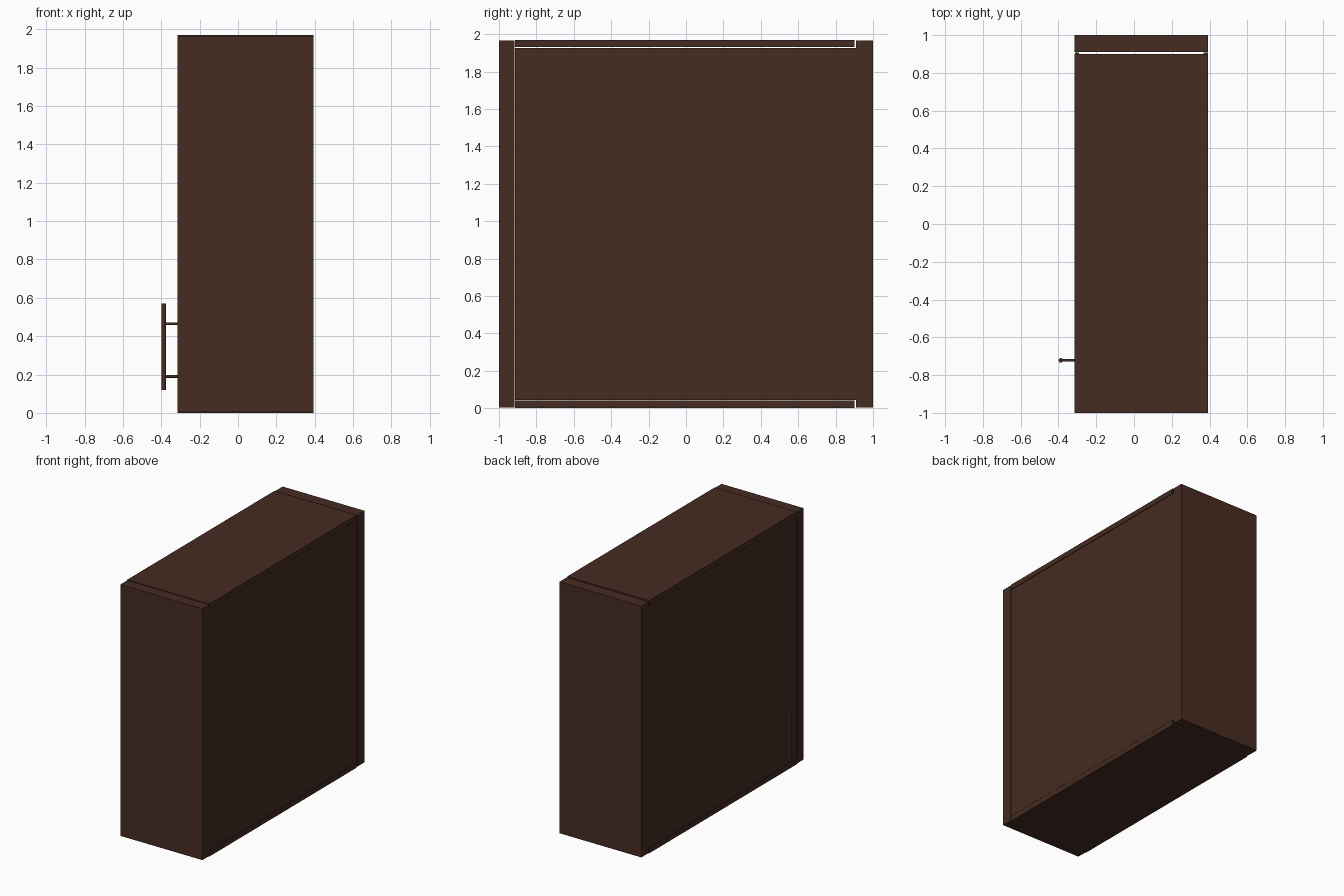
import bpy
from math import radians

if "Cube" in bpy.data.objects:
    bpy.data.objects.remove(bpy.data.objects["Cube"], do_unlink=True)

wood = bpy.data.materials.new("dark_brown_wood")
wood.use_nodes = True
colour = (0.061, 0.025, 0.016, 1)
wood.diffuse_color = colour
wood.node_tree.nodes["Principled BSDF"].inputs["Base Color"].default_value = colour


def board(name, x, y, z):
    """Flat board between the given (low, high) limits."""
    limits = (x, y, z)
    bpy.ops.mesh.primitive_cube_add(size=1, location=[(a + b) / 2 for a, b in limits])
    ob = bpy.context.object
    ob.name = name
    ob.scale = [b - a for a, b in limits]
    bpy.ops.object.transform_apply(location=False, rotation=False, scale=True)
    ob.data.materials.append(wood)


def rod(name, radius, length, location, rotation=(0, 0, 0)):
    bpy.ops.mesh.primitive_cylinder_add(vertices=24, radius=radius, depth=length,
                                        location=location, rotation=rotation)
    ob = bpy.context.object
    ob.name = name
    ob.data.materials.append(wood)
    bpy.ops.object.shade_smooth_by_angle(angle=radians(40))


OUTER, INNER = -0.315, 0.393     # door side and rear side of the cabinet

# Carcass: two end panels, with a narrow open joint beside the far one
board("near_end_panel", (OUTER, INNER), (-1, -0.917), (0.005, 1.965))
board("far_end_panel", (OUTER, INNER), (0.91, 1), (0.005, 1.965))
board("top_board", (OUTER, INNER), (-0.915, 0.9), (1.93, 1.97))
board("bottom_board", (OUTER, INNER), (-0.915, 0.9), (0, 0.04))

# Door and rear panel, set between the boards with fine seams
board("door", (OUTER + 0.002, OUTER + 0.025), (-0.913, 0.908), (0.043, 1.927))
board("rear_panel", (INNER - 0.025, INNER - 0.002), (-0.913, 0.908), (0.043, 1.927))

# Bar handle on two posts
rod("handle_bar", 0.012, 0.45, (-0.387, -0.722, 0.345))
for name, z in (("lower", 0.19), ("upper", 0.465)):
    rod(name + "_handle_post", 0.007, 0.074, (-0.35, -0.722, z), (0, radians(90), 0))
